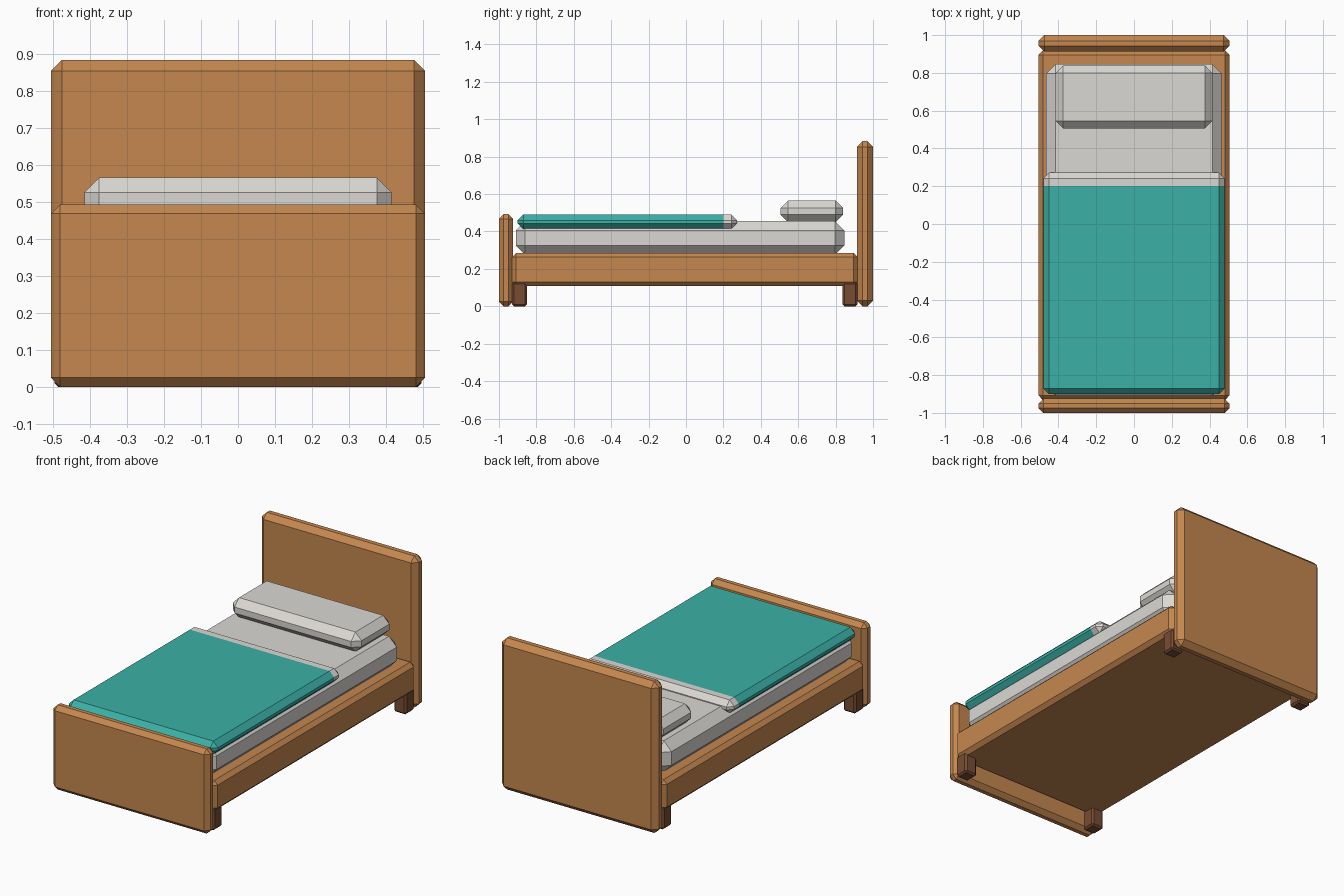
import bpy, bmesh

cube = bpy.data.objects.get("Cube")
if cube:
    bpy.data.objects.remove(cube, do_unlink=True)


def material(name, srgb):
    color = [((c + 0.055) / 1.055) ** 2.4 for c in srgb] + [1]
    mat = bpy.data.materials.new(name)
    mat.use_nodes = True
    mat.diffuse_color = color
    mat.node_tree.nodes["Principled BSDF"].inputs["Base Color"].default_value = color
    return mat


wood = material("warm wood", (0.77, 0.53, 0.31))
dark_wood = material("dark wood", (0.47, 0.30, 0.20))
linen = material("white linen", (0.86, 0.85, 0.83))
teal = material("teal blanket", (0.23, 0.69, 0.65))


def chamfered_box(name, x, y, z, chamfer, *mats, split_y=None):
    """Box spanning the given ranges; faces behind split_y get the second material."""
    bm = bmesh.new()
    bmesh.ops.create_cube(bm, size=1)
    for v in bm.verts:
        for axis, (low, high) in enumerate((x, y, z)):
            v.co[axis] = low if v.co[axis] < 0 else high
    bmesh.ops.bevel(bm, geom=bm.edges[:], offset=chamfer, segments=1,
                    profile=0.5, affect='EDGES')
    if split_y is not None:
        bmesh.ops.bisect_plane(bm, geom=bm.verts[:] + bm.edges[:] + bm.faces[:],
                               plane_co=(0, split_y, 0), plane_no=(0, 1, 0))
        for f in bm.faces:
            f.material_index = int(f.calc_center_median().y > split_y)
    mesh = bpy.data.meshes.new(name)
    bm.to_mesh(mesh)
    bm.free()
    for mat in mats:
        mesh.materials.append(mat)
    obj = bpy.data.objects.new(name, mesh)
    bpy.context.collection.objects.link(obj)
    return obj


def span(half):
    return (-half, half)


# Wooden bed frame
chamfered_box("headboard", span(0.505), (0.913, 1.0), (0, 0.883), 0.03, wood)
chamfered_box("footboard", span(0.505), (-1.0, -0.925), (0, 0.493), 0.025, wood)
chamfered_box("bed_base", span(0.505), (-0.93, 0.918), (0.108, 0.285), 0.022, wood)

# Four short legs
for side, sx in (("left", 1), ("right", -1)):
    for end, y in (("front", (-0.93, -0.85)), ("back", (0.837, 0.917))):
        x = sorted((sx * 0.415, sx * 0.495))
        chamfered_box(f"{end}_{side}_leg", x, y, (0, 0.13), 0.01, dark_wood)

# Bedding
chamfered_box("mattress", span(0.465), (-0.91, 0.847), (0.275, 0.455), 0.05, linen)
chamfered_box("pillow", span(0.415), (0.505, 0.84), (0.45, 0.565), 0.04, linen)
chamfered_box("blanket_with_folded_edge", span(0.48), (-0.9, 0.272), (0.413, 0.49),
              0.03, teal, linen, split_y=0.2)
